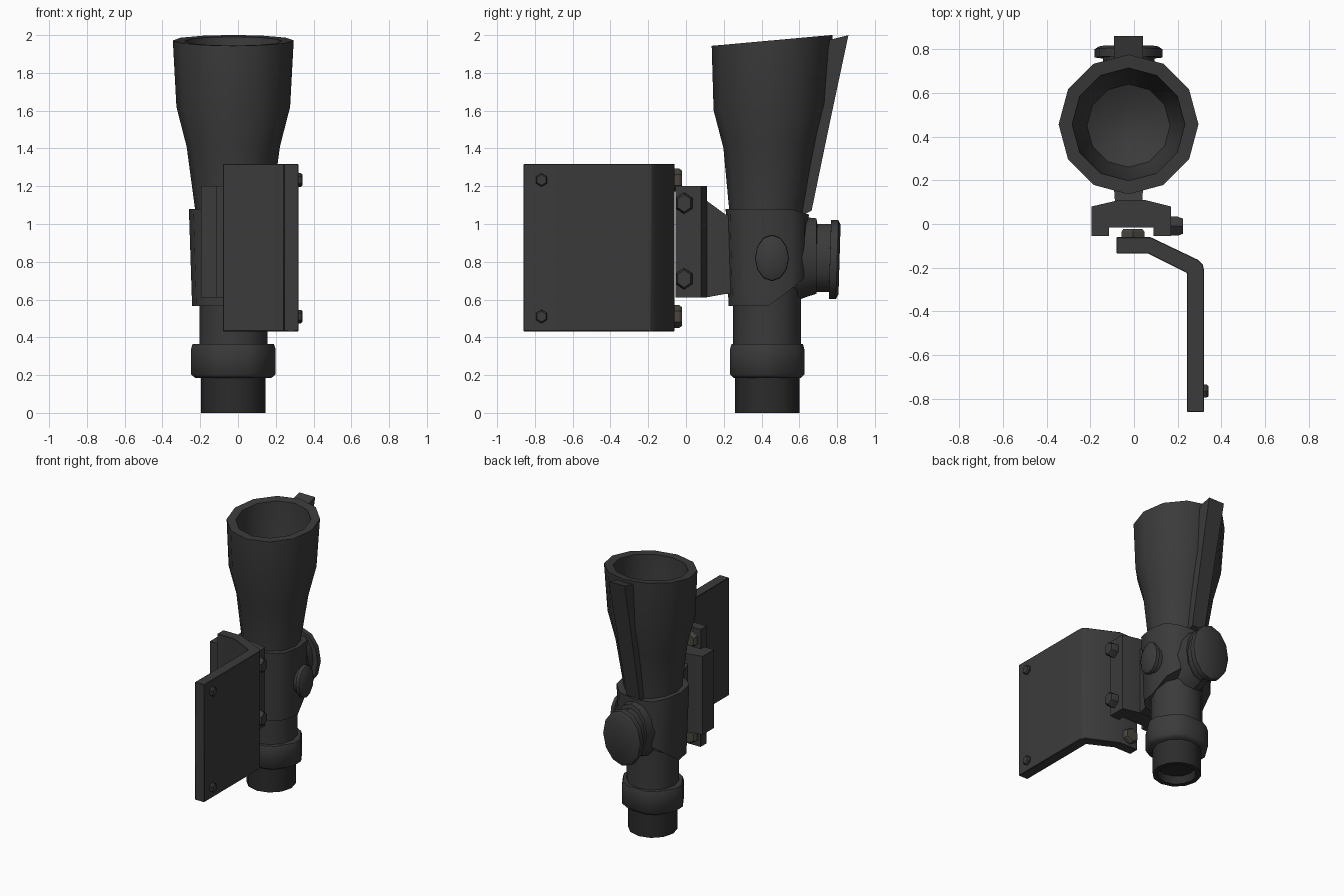
import bpy, bmesh, math

if "Cube" in bpy.data.objects:
    bpy.data.objects.remove(bpy.data.objects["Cube"])


def material(name, rgb):
    m = bpy.data.materials.new(name)
    m.diffuse_color = (*rgb, 1)
    m.use_nodes = True
    m.node_tree.nodes["Principled BSDF"].inputs["Base Color"].default_value = m.diffuse_color
    return m


BLACK = material("matte black", (0.043, 0.043, 0.043))
DARK = material("dark rubber", (0.024, 0.024, 0.024))
STEEL = material("aged bolt steel", (0.065, 0.06, 0.048))
CX = -0.025


def loft(name, rings, mat=BLACK, angle=40, bevel=0):
    """Skin a list of equal-length point rings and cap both ends."""
    bm = bmesh.new()
    vs = [[bm.verts.new(p) for p in r] for r in rings]
    n = len(vs[0])
    for a, b in zip(vs, vs[1:]):
        for i in range(n):
            j = (i + 1) % n
            bm.faces.new((a[i], a[j], b[j], b[i]))
    bm.faces.new(vs[0])
    bm.faces.new(vs[-1])
    bmesh.ops.recalc_face_normals(bm, faces=bm.faces)
    me = bpy.data.meshes.new(name)
    bm.to_mesh(me)
    bm.free()
    me.materials.append(mat)
    me.shade_smooth()
    me.set_sharp_from_angle(angle=math.radians(angle))
    ob = bpy.data.objects.new(name, me)
    bpy.context.collection.objects.link(ob)
    if bevel:
        m = ob.modifiers.new("bevel", "BEVEL")
        m.width = bevel
        m.segments = 1
    return ob


def ring(axis, c, a, b, n=12, turn=0.0, tilt=0.0, power=1.0):
    """Ellipse across an axis; tilt leans it along the axis."""
    pts = []
    for i in range(n):
        t = 2 * math.pi * i / n + turn
        u, v = [math.copysign(abs(f) ** power, f) for f in (math.cos(t), math.sin(t))]
        u, v = a * u, b * v
        if axis == "z":
            pts.append((c[0] + u, c[1] + v, c[2] + v * tilt))
        elif axis == "y":
            pts.append((c[0] + u, c[1] + v * tilt, c[2] + v))
        else:
            pts.append((c[0] + v * tilt, c[1] + u, c[2] + v))
    return pts


def turned(name, axis, spec, **kw):
    """Loft ellipses given as (centre, a, b, tilt)."""
    opts = {k: kw.pop(k) for k in ("n", "turn", "power") if k in kw}
    return loft(name, [ring(axis, c, a, b, tilt=t, **opts) for c, a, b, t in spec], **kw)


def tube(name, rows, **kw):
    """Upright round part from (z, y centre, radius, tilt) rows."""
    return turned(name, "z", [((CX, y, z), r, r, t) for z, y, r, t in rows], **kw)


def prism(name, outline, z0, z1, **kw):
    return loft(name, [[(x, y, z) for x, y in outline] for z in (z0, z1)], **kw)


# hollow threaded end at the bottom
tube("base_pipe", [(0.06, .43, .13, 0), (0, .43, .135, 0), (0, .43, .17, 0),
                   (.22, .43, .17, 0)], mat=DARK)

# hexagonal collar nut with trimmed corners
hexa = []
for k in range(6):
    for d in (-10, 10):
        t = math.radians(60 * k + d)
        hexa.append((CX + .228 * math.cos(t), .43 + .228 * math.sin(t) * .92))
rows = [(.185, .9), (.205, 1), (.335, 1), (.365, .96)]
loft("collar_nut", [[(CX + (x - CX) * s, .43 + (y - .43) * s, z) for x, y in hexa]
                    for z, s in rows], angle=50)

# main tube, flared bell and hollow mouth
tube("bell_tube", [(.33, .43, .18, 0), (.60, .43, .18, 0), (1.06, .43, .2, 0),
                   (1.41, .445, .247, .03), (1.62, .447, .301, .06),
                   (1.972, .456, .32, .09), (1.968, .456, .258, .09),
                   (1.62, .452, .24, .03), (1.42, .45, .19, 0), (1.36, .45, .08, 0)])

# thicker middle housing, its lower rim rising toward the back
low = [(x, y, .565 + max(0, y - .45) * .85) for x, y, z in
       ring("z", (CX, .435, 0), .218, .21, power=.75)]
high = [(x, y, 1.08 - max(0, y - .55) * .3) for x, y, z in
        ring("z", (CX, .43, 0), .235, .22, power=.75)]
loft("middle_housing", [low, high])

# rear strap up the back of the bell
strap = []
for y0, y1, z0, z1 in ((.60, .665, 1.04, 1.07), (.64, .70, 1.22, 1.24),
                       (.70, .76, 1.52, 1.53), (.76, .86, 1.975, 2.0)):
    w = .055 + .012 * (z1 - 1.07)
    strap.append([(CX - w, y0, z0), (CX + w, y0, z0), (CX + w, y1, z1), (CX - w, y1, z1)])
loft("rear_strap", strap, angle=30)

# large rear knob
turned("rear_knob", "y", [((CX, .50, .81), .17, .25, 0), ((CX, .64, .825), .14, .21, 0),
                          ((CX, .69, .83), .13, .20, 0), ((CX, .69, .82), .118, .18, .03),
                          ((CX, .762, .82), .118, .18, .03), ((CX, .762, .812), .155, .21, .03),
                          ((CX, .80, .812), .155, .208, .03), ((CX, .813, .812), .135, .185, .03)])

# small side knob
turned("side_knob", "x", [((.12, .455, .82), .075, .105, 0), ((.22, .455, .82), .07, .10, 0),
                          ((.225, .455, .82), .09, .123, 0), ((.25, .455, .82), .088, .12, 0),
                          ((.268, .455, .82), .06, .085, 0)])

# neck between housing and clamp
loft("clamp_neck", [[(x, y, z) for x, z in ((CX - w, z0), (CX + w, z0), (CX + w, z1), (CX - w, z1))]
                    for y, w, z0, z1 in ((.05, .10, .61, 1.17), (.10, .062, .61, 1.13),
                                         (.21, .07, .63, 1.05), (.27, .1, .63, 1.05))], angle=25)

# C-shaped clamp
prism("clamp", [(-.195, -.055), (-.115, -.055), (-.115, -.015), (.09, -.015), (.09, -.055),
                (.17, -.055), (.17, .08), (.05, .11), (-.065, .11), (-.195, .08)],
      .61, 1.2, angle=25)

# bent mounting plate
prism("mounting_plate", [(-.08, -.06), (.075, -.06), (.295, -.165), (.315, -.185), (.32, -.21),
                         (.32, -.86), (.243, -.86), (.243, -.225), (.065, -.135), (-.08, -.135)],
      .432, 1.318, angle=30, bevel=.003)

# bolts, in upper and lower pairs
for tag, zc, zp in (("upper", 1.11, 1.233), ("lower", .71, .51)):
    turned(f"{tag}_clamp_bolt", "x", [((.15, -.01, zc), .05, .057, 0), ((.20, -.01, zc), .05, .057, 0),
                                      ((.225, -.01, zc), .04, .046, 0)],
           n=6, turn=math.pi / 6, angle=25)
    turned(f"{tag}_plate_bolt", "y", [((-.005, -.08, zp), .06, .06, 0), ((-.005, -.035, zp), .06, .06, 0),
                                      ((-.005, -.022, zp), .05, .05, 0)],
           n=6, mat=STEEL, turn=math.pi / 6, angle=25)
    turned(f"{tag}_end_bolt", "x", [((.30, -.765, zp), .034, .036, 0), ((.333, -.765, zp), .034, .036, 0),
                                    ((.342, -.765, zp), .026, .028, 0)],
           n=6, turn=math.pi / 6, angle=25)
